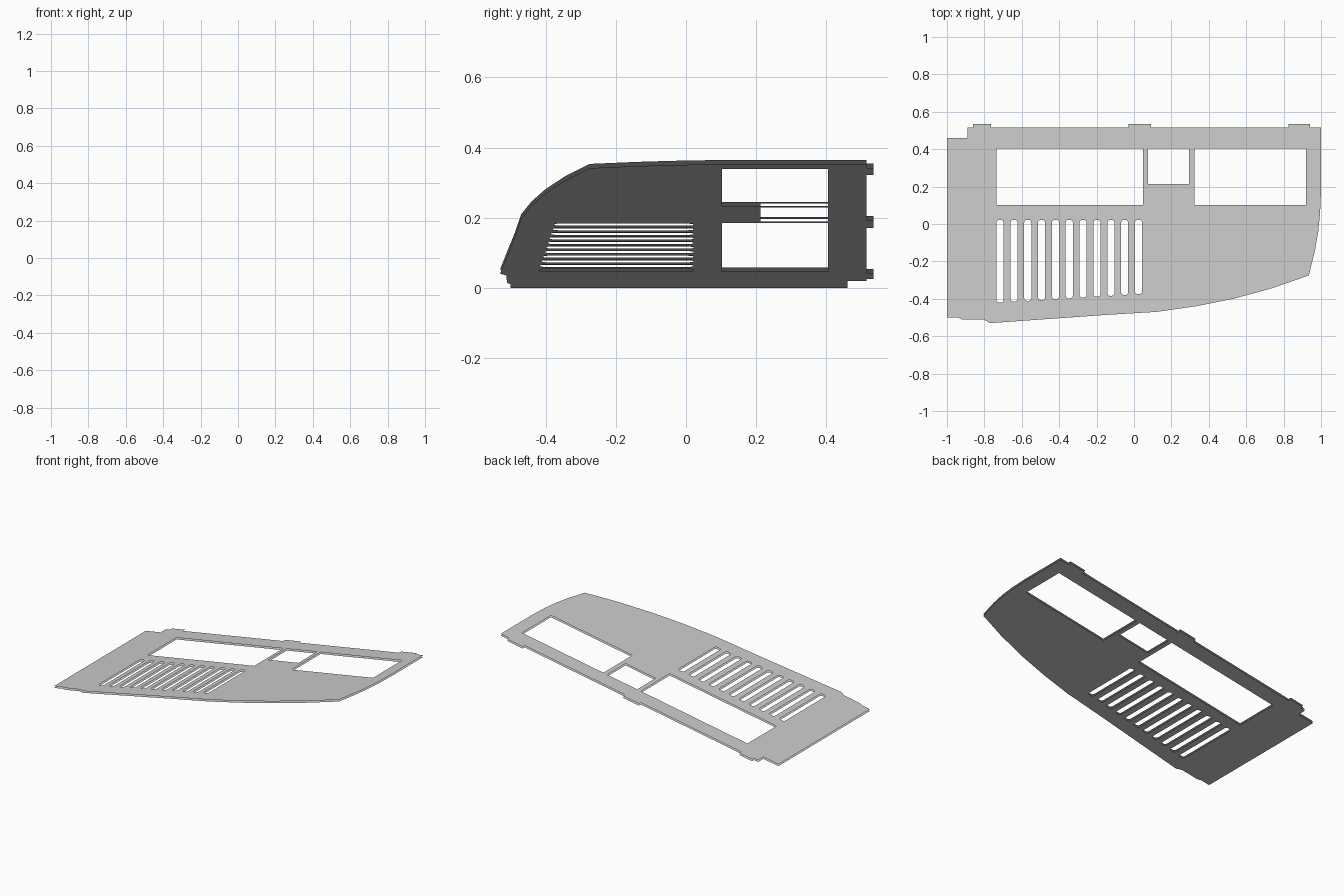
import bpy, bmesh, math

if "Cube" in bpy.data.objects:
    bpy.data.objects.remove(bpy.data.objects["Cube"])

SLOPE = math.tan(math.radians(10))   # panel rises to the right by 10 degrees
GAP = 0.012                          # distance between the two skins


def rect(x0, x1, y0, y1):
    return [(x0, y0), (x1, y0), (x1, y1), (x0, y1)]


def rounded(x0, x1, y0, y1, r, n=4):
    pts = []
    for i, (cx, cy) in enumerate([(x1 - r, y1 - r), (x0 + r, y1 - r),
                                  (x0 + r, y0 + r), (x1 - r, y0 + r)]):
        for k in range(n + 1):
            a = math.pi / 2 * (i + k / n)
            pts.append((cx + r * math.cos(a), cy + r * math.sin(a)))
    return pts


# Outer outline: notched left corner and three tabs along the back
outline = [(-1, -0.5), (-1, 0.46), (-0.89, 0.46), (-0.89, 0.515)]
for x0, x1 in [(-0.86, -0.765), (-0.03, 0.09), (0.825, 0.94)]:
    outline += [(x0, 0.515), (x0, 0.535), (x1, 0.535), (x1, 0.515)]
# Curved right end and swept front edge
outline += [(1, 0.515), (1, 0.18), (0.995, 0.06), (0.985, -0.04), (0.968, -0.14),
            (0.935, -0.275), (0.74, -0.343), (0.53, -0.4), (0.33, -0.44),
            (0.12, -0.47), (-0.15, -0.486), (-0.77, -0.53), (-0.8, -0.512),
            (-0.92, -0.51), (-0.94, -0.5)]

# Three windows and a row of eleven vent slots
loops = [outline,
         rect(-0.735, 0.048, 0.102, 0.405),
         rect(0.075, 0.295, 0.213, 0.405),
         rect(0.323, 0.92, 0.102, 0.405)]
for i in range(11):
    x = -0.735 + 0.074 * i
    loops.append(rounded(x, x + 0.038, -0.42 + 0.0045 * i, 0.022, 0.015))


def skin(name, lift, up):
    bm = bmesh.new()
    for pts in loops:
        vs = [bm.verts.new((x, y, 0)) for x, y in pts]
        for a, b in zip(vs, vs[1:] + vs[:1]):
            bm.edges.new((a, b))
    bmesh.ops.triangle_fill(bm, use_beauty=True, edges=bm.edges[:], normal=(0, 0, 1))
    for f in bm.faces:
        f.normal_update()
        if (f.normal.z > 0) != up:
            f.normal_flip()
    for v in bm.verts:
        v.co.z = lift + SLOPE * (v.co.x + 1)
    me = bpy.data.meshes.new(name)
    bm.to_mesh(me)
    bm.free()
    bpy.context.collection.objects.link(bpy.data.objects.new(name, me))


# The panel is two open sheets with no rim
skin("panel_top_skin", GAP, True)
skin("panel_bottom_skin", 0.0, False)
